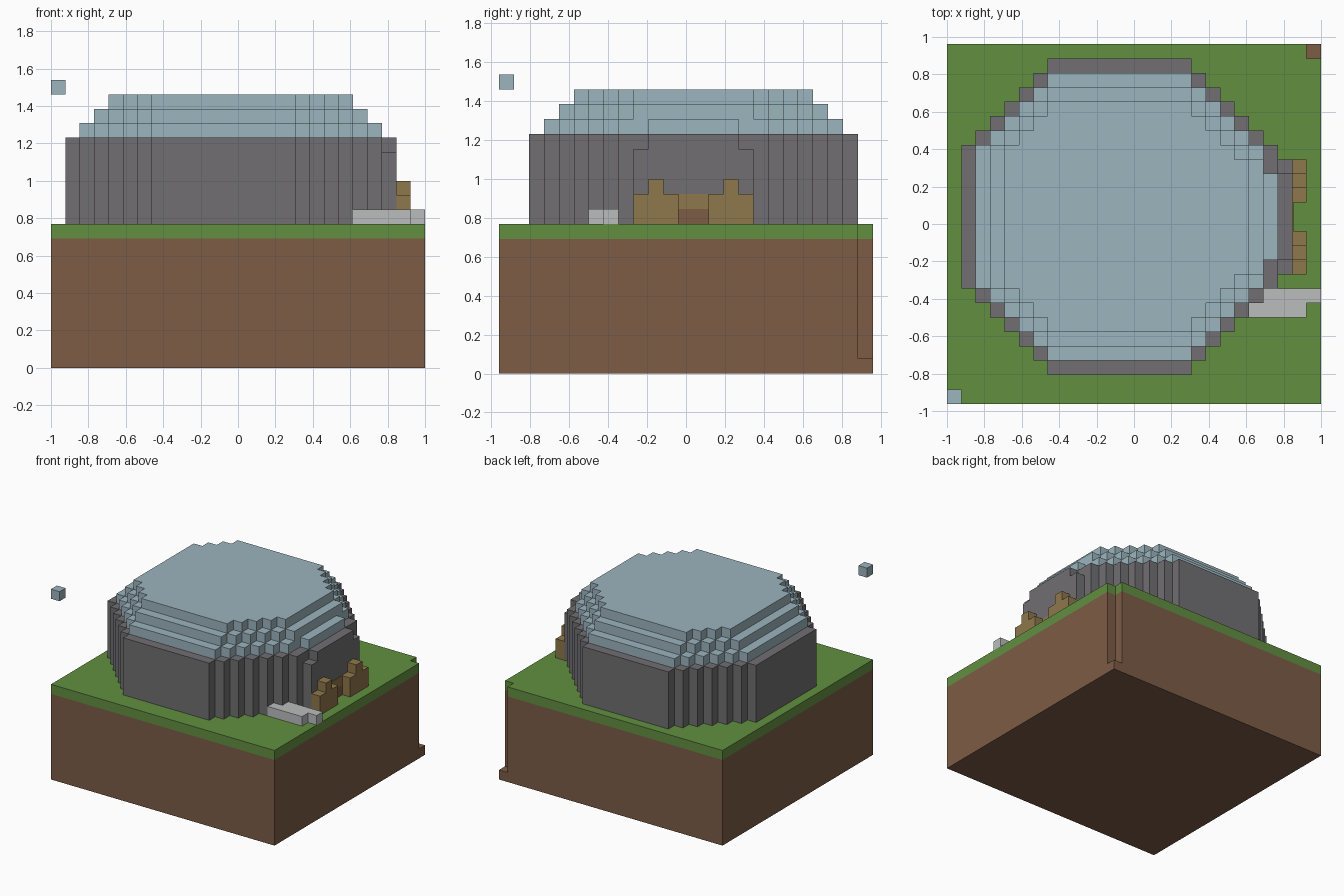
import bpy
import bmesh

U = 1 / 13                 # edge of one block
NX, NY = 26, 25            # plot size in blocks

if "Cube" in bpy.data.objects:
    bpy.data.objects.remove(bpy.data.objects["Cube"], do_unlink=True)


def material(name, hex_code):
    def linear(c):
        return c / 12.92 if c <= 0.04045 else ((c + 0.055) / 1.055) ** 2.4
    rgb = [linear(int(hex_code[i:i + 2], 16) / 255) for i in (0, 2, 4)]
    m = bpy.data.materials.new(name)
    m.use_nodes = True
    m.diffuse_color = (*rgb, 1)
    m.node_tree.nodes["Principled BSDF"].inputs["Base Color"].default_value = (*rgb, 1)
    return m


SOIL = material("soil brown", "7D5C46")
GRASS = material("grass green", "628F40")
STONE = material("dark stone", "716F72")
ROOF = material("pale blue", "9CB5BF")
WOOD = material("tan wood", "8F774C")
PATH = material("light grey", "BBBDBE")


def prisms(name, mat, parts):
    """One object from (outline, bottom, top) prisms measured in blocks."""
    bm = bmesh.new()
    for outline, z0, z1 in parts:
        low, high = [[bm.verts.new(((x - NX / 2) * U, (y - NY / 2) * U, z * U))
                      for x, y in outline] for z in (z0, z1)]
        bm.faces.new(low)
        bm.faces.new(high)
        for i in range(len(low)):
            j = (i + 1) % len(low)
            bm.faces.new((low[i], low[j], high[j], high[i]))
    bmesh.ops.recalc_face_normals(bm, faces=bm.faces)
    mesh = bpy.data.meshes.new(name)
    bm.to_mesh(mesh)
    bm.free()
    mesh.materials.append(mat)
    obj = bpy.data.objects.new(name, mesh)
    bpy.context.collection.objects.link(obj)
    return obj


def rect(x0, x1, y0, y1):
    return [(x0, y0), (x1, y0), (x1, y1), (x0, y1)]


def stepped_octagon(inset, nipped=False):
    """Stair-stepped octagon; nipped shortens the bulge over the door."""
    def stairs(x, direction, steps):
        y = 2 + inset
        pts = [(x, y)]
        for s in range(steps):
            y += 1
            if nipped and direction > 0 and s == steps - 1:
                y += 1
            pts.append((x, y))
            x += direction
            pts.append((x, y))
        return pts
    right = stairs(17, 1, 7 - inset)
    left = stairs(7, -1, 6 - inset)

    def mirrored(pts):
        return [(x, 26 - y) for x, y in pts]
    return right + mirrored(right)[::-1] + mirrored(left) + left[::-1]


# Ground: full bottom slab, then a body with one missing corner column
notched = [(0, 0), (NX, 0), (NX, NY - 1), (NX - 1, NY - 1), (NX - 1, NY), (0, NY)]
prisms("soil", SOIL, [(rect(0, NX, 0, NY), 0, 1), (notched, 1, 9)])
prisms("grass", GRASS, [(notched, 9, 10)])

# Arena wall and stepped dome
prisms("wall", STONE, [(stepped_octagon(0), 10, 15),
                       (stepped_octagon(0, True), 15, 16)])
prisms("dome", ROOF, [(stepped_octagon(1, True), 16, 17),
                      (stepped_octagon(2), 17, 18),
                      (stepped_octagon(3), 18, 19)])

# Gate posts on both sides of the door
for name, start, tower in (("right_gate_post", 9, 10), ("left_gate_post", 14, 15)):
    prisms(name, WOOD, [(rect(24, 25, start, start + 3), 10, 12),
                        (rect(24, 25, tower, tower + 1), 12, 13)])

# Door with a wooden lintel, as thin plates on the wall
door = rect(23.95, 24.08, 12, 14)
prisms("door", SOIL, [(door, 10, 11)])
prisms("door_lintel", WOOD, [(door, 11, 12)])

# Low step beside the wall
prisms("step", PATH, [(rect(21, 25, 6, 8), 10, 11), (rect(25, 26, 7, 8), 10, 11)])

# Single floating block
prisms("floating_block", ROOF, [(rect(0, 1, 0, 1), 19, 20)])
